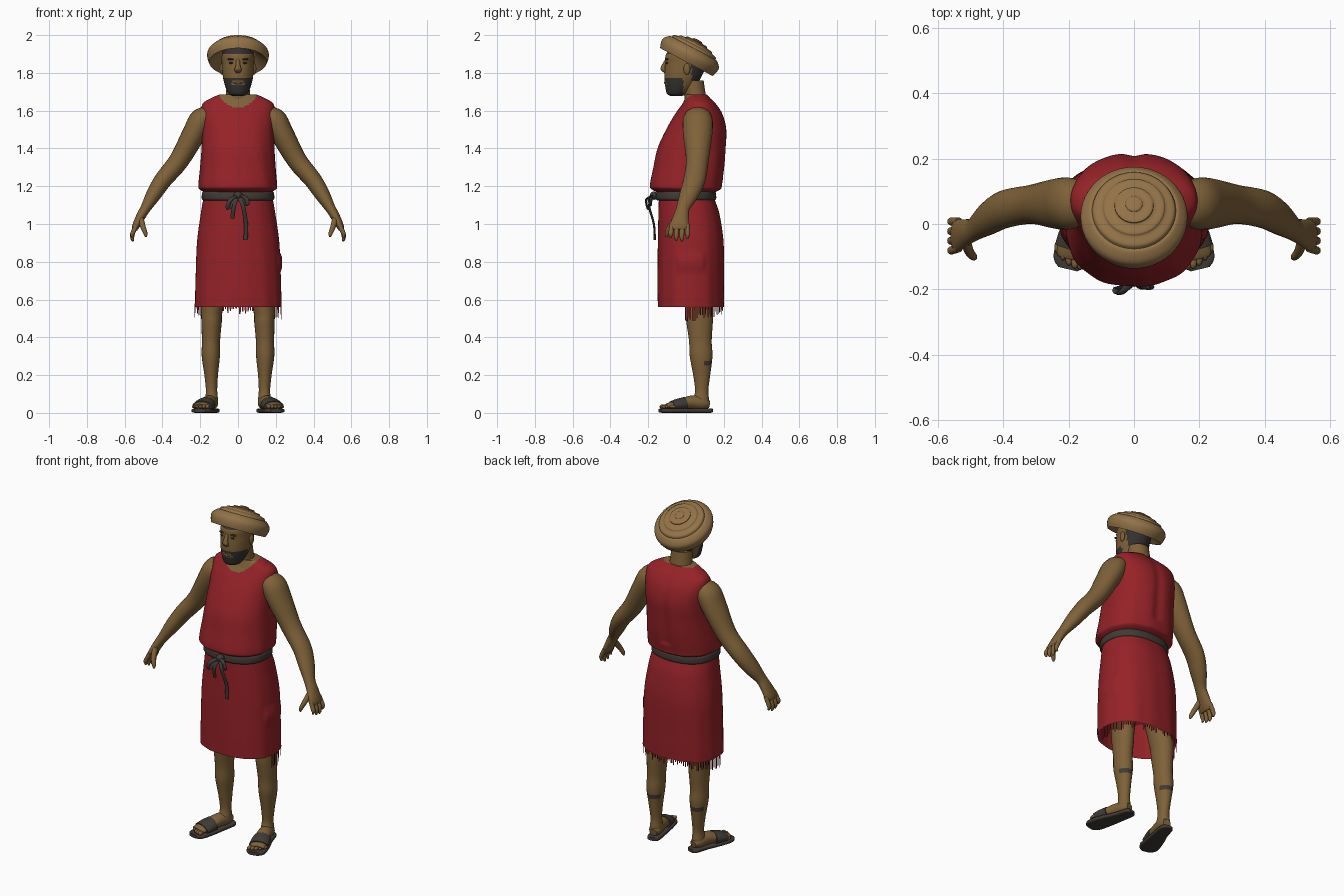
import bpy, bmesh, math, random
from mathutils import Vector, Matrix

random.seed(4)
cube = bpy.data.objects.get("Cube")
if cube:
    bpy.data.objects.remove(cube, do_unlink=True)

X, Y, Z = Vector((1, 0, 0)), Vector((0, 1, 0)), Vector((0, 0, 1))
made = []


def material(name, rgb):
    m = bpy.data.materials.new(name)
    m.use_nodes = True
    m.diffuse_color = (*rgb, 1)
    m.node_tree.nodes["Principled BSDF"].inputs["Base Color"].default_value = (*rgb, 1)
    return m


SKIN = material("brown skin", (.21, .12, .04))
RED = material("red cloth", (.30, .016, .021))
STRAW = material("straw", (.29, .17, .065))
HAIR = material("dark hair", (.035, .032, .03))
LEATHER = material("dark leather", (.05, .043, .036))


def finish(name, bm, mats, paint=None):
    bmesh.ops.recalc_face_normals(bm, faces=bm.faces)
    if paint:
        for f in bm.faces:
            f.material_index = int(paint(f.calc_center_median()))
    mesh = bpy.data.meshes.new(name)
    bm.to_mesh(mesh)
    bm.free()
    for m in mats:
        mesh.materials.append(m)
    ob = bpy.data.objects.new(name, mesh)
    bpy.context.collection.objects.link(ob)
    made.append(ob)
    return ob


def smooth_path(stations, sub):
    """Catmull-Rom interpolation through the given stations."""
    s = [Vector(p) for p in stations]
    s = [s[0]] + s + [s[-1]]
    out = []
    for a, b, c, d in zip(s, s[1:], s[2:], s[3:]):
        for k in range(sub):
            t = k / sub
            out.append(.5 * (2 * b + (c - a) * t + (2 * a - 5 * b + 4 * c - d) * t * t
                             + (3 * b - a - 3 * c + d) * t ** 3))
    return out + [s[-1]]


def oval(t, a, b, power):
    c, s = math.cos(t), math.sin(t)
    e = 2 / power
    return a * math.copysign(abs(c) ** e, c), b * math.copysign(abs(s) ** e, s)


def loft(name, stations, mats, ref=X, axis=None, n=24, sub=4, power=2,
         warp=None, paint=None, caps=True):
    """Skin oval sections given as x, y, z, half width along ref, other half width."""
    st = smooth_path(stations, sub)
    bm = bmesh.new()
    rings = []
    for i, s in enumerate(st):
        centre = Vector(s[:3])
        T = axis or (Vector(st[min(i + 1, len(st) - 1)][:3])
                     - Vector(st[max(i - 1, 0)][:3])).normalized()
        U = (ref - T * ref.dot(T)).normalized()
        V = T.cross(U)
        ring = []
        for k in range(n):
            t = math.tau * k / n
            u, v = oval(t, s[3], s[4], power)
            w = warp(t, centre.z) if warp else 1
            ring.append(bm.verts.new(centre + (U * u + V * v) * w))
        rings.append(ring)
    for r, q in zip(rings, rings[1:]):
        for k in range(n):
            j = (k + 1) % n
            bm.faces.new((r[k], r[j], q[j], q[k]))
    if caps:
        bm.faces.new(rings[0])
        bm.faces.new(rings[-1])
    return finish(name, bm, mats, paint)


def column(name, rows, mats, **kw):
    """Upright loft from rows of y, z, half width, half depth."""
    return loft(name, [(0, *r) for r in rows], mats, axis=Z, **kw)


def ball(name, at, size, mat):
    bm = bmesh.new()
    bmesh.ops.create_uvsphere(bm, u_segments=16, v_segments=10, radius=1,
                              matrix=Matrix.Translation(at) @ Matrix.Diagonal((*size, 1)))
    return finish(name, bm, [mat])


# Tunic with a scooped neckline and a fold down the back
def tunic_fold(t, z):
    crease = .05 * math.exp(-((t - math.pi / 2) / .09) ** 2) if z > 1.25 else 0
    return 1 - crease + .008 * math.sin(11 * t + 9 * z) * (1.65 - z) * 2


column("tunic", [(0, 1.165, .17, .145), (0, 1.185, .203, .183), (0, 1.21, .208, .19),
                 (.016, 1.3, .2, .188), (.031, 1.4, .193, .181), (.055, 1.5, .192, .16),
                 (.068, 1.58, .195, .127), (.07, 1.635, .188, .09),
                 (.062, 1.665, .145, .068), (.055, 1.685, .1, .055)],
       [RED, SKIN], n=96, sub=8, power=2.3, warp=tunic_fold,
       paint=lambda c: abs(c.x) < .1 and c.y < .08 and c.z > 1.615 + 6 * c.x ** 2)


# Skirt with folds and a raised pocket on the left side
def skirt_fold(t, z):
    side = (t + math.pi) % math.tau - math.pi
    pocket = .04 if abs(side) < .36 and .77 < z < .85 else 0
    return 1 + pocket + .012 * math.sin(13 * t + 2 * z) * min(1, 1.2 - z)


HEM = (.025, .56, .229, .174)
column("skirt", [(0, 1.17, .172, .145), (.004, 1.13, .184, .148), (.016, 1.05, .198, .162),
                 (.025, .9, .218, .174), (.025, .7, .226, .175), HEM],
       [RED], n=96, sub=8, power=2.3, warp=skirt_fold, caps=False)

# Ragged fringe around the back half of the hem
bm = bmesh.new()
for i in range(64):
    t = -.12 + (math.pi + .24) * i / 63
    low = .485 + .04 * max(0, math.sin(t)) + random.uniform(-.005, .03)
    corners = []
    for d, z in ((-.02, .58), (.02, .58), (.014, low), (-.014, low)):
        x, y = oval(t + d, HEM[2], HEM[3], 2.3)
        corners.append(bm.verts.new((x, y + HEM[0], z)))
    bm.faces.new(corners)
finish("fringe", bm, [RED])

# Belt, knot and hanging ends
column("belt", [(0, 1.125, .184, .152), (0, 1.135, .192, .16),
                (0, 1.165, .19, .158), (0, 1.175, .18, .15)],
       [LEATHER], n=64, power=2.3)
ball("belt_knot", (0, -.17, 1.15), (.024, .022, .022), LEATHER)
tails = {
    "belt_end_right": [(0, -.17, 1.15), (-.02, -.195, 1.1), (-.03, -.178, 1.03)],
    "belt_end_left": [(0, -.17, 1.15), (.025, -.195, 1.1), (.042, -.17, 1), (.04, -.165, .915)],
    "belt_loop_right": [(0, -.17, 1.15), (-.04, -.21, 1.13), (-.055, -.2, 1.08), (-.01, -.185, 1.13)],
    "belt_loop_left": [(0, -.17, 1.15), (.04, -.195, 1.14), (.05, -.19, 1.1), (.01, -.18, 1.14)],
}
for name, path in tails.items():
    loft(name, [(*p, .011, .006) for p in path], [LEATHER], n=10)


# Head with hair and beard coloured on its faces
def head_hair(c):
    hair = c.z > 1.9 or (c.y > .03 and c.z > 1.74)
    beard = c.y < -.015 and (c.z < 1.735 or (c.z < 1.77 and abs(c.x) > .032))
    moustache = c.y < -.05 and 1.757 < c.z < 1.77
    return hair or beard or moustache


column("neck", [(.06, 1.62, .085, .07), (.05, 1.67, .066, .058), (.035, 1.76, .06, .058)],
       [SKIN])
column("head", [(-.052, 1.678, .03, .03), (-.047, 1.69, .05, .054), (-.03, 1.73, .068, .08),
                (-.016, 1.78, .08, .098), (0, 1.85, .086, .11), (0, 1.9, .083, .105),
                (-.005, 1.945, .045, .055)],
       [SKIN, HAIR], n=48, sub=8, paint=head_hair)
loft("nose", [(0, -.1, 1.875, .009, .008), (0, -.117, 1.84, .012, .012),
              (0, -.12, 1.818, .019, .014), (0, -.108, 1.8, .012, .008)],
     [SKIN], axis=Z, n=16)
ball("lips", (0, -.11, 1.747), (.024, .007, .006), SKIN)

# Straw hat tilted back, with stepped rings on the crown
profile = [(.085, .06), (.1, .04), (.15, .002), (.158, 0), (.168, .03), (.165, .055),
           (.142, .078), (.132, .08), (.126, .092), (.1, .1), (.093, .108),
           (.064, .112), (.058, .12), (.03, .122), (.024, .128), (.004, .13)]
hat = loft("straw_hat", [(0, 0, h, r * .97, r) for r, h in profile],
           [STRAW], axis=Z, n=48, sub=3)
hat.rotation_euler.x = math.radians(-28)
hat.location = (0, .003, 1.86)

# Paired parts
for label, m in (("left", 1), ("right", -1)):
    def pair(name, stations, mats, **kw):
        return loft(label + "_" + name, [(m * s[0], *s[1:]) for s in stations], mats, **kw)

    ball(label + "_ear", (m * .087, .005, 1.82), (.01, .018, .03), SKIN)
    ball(label + "_eye", (m * .034, -.1, 1.853), (.014, .006, .005), HAIR)
    ball(label + "_brow", (m * .036, -.1, 1.872), (.02, .008, .005), HAIR)

    # Arm and hand
    pair("arm", [(.14, .06, 1.56, .06, .05), (.19, .062, 1.553, .078, .064),
                 (.232, .062, 1.48, .078, .062), (.312, .06, 1.337, .06, .053),
                 (.395, .045, 1.235, .058, .047), (.447, .015, 1.155, .05, .04),
                 (.487, -.015, 1.087, .036, .028), (.512, -.025, 1.045, .04, .025),
                 (.54, -.035, .99, .05, .02), (.547, -.036, .97, .044, .014)],
         [SKIN], ref=Y)
    for i, reach in enumerate((.018, .004, 0, .014)):
        y = -.074 + .027 * i
        pair("finger_%d" % (i + 1),
             [(.535, y, 1, .013, .012), (.556, y * 1.08, .955, .013, .012),
              (.56, y * 1.1, .925 + reach, .011, .01), (.556, y * 1.1, .908 + reach, .005, .005)],
             [SKIN], ref=Y, n=12)
    pair("thumb", [(.515, -.05, 1.03, .018, .016), (.503, -.085, .985, .015, .014),
                   (.49, -.1, .95, .012, .011), (.487, -.103, .932, .005, .005)],
         [SKIN], ref=Y, n=12)

    # Leg with a dark band behind the calf
    pair("leg", [(.115, .05, .8, .085, .09), (.138, .07, .55, .058, .074),
                 (.14, .072, .48, .054, .07), (.143, .076, .38, .048, .06),
                 (.144, .08, .3, .048, .06), (.142, .083, .2, .036, .045),
                 (.14, .083, .12, .03, .035), (.14, .08, .07, .034, .042),
                 (.14, .08, .04, .033, .04)],
         [SKIN, LEATHER], axis=Z, sub=8,
         paint=lambda c: .246 < c.z < .275 and c.y > .095)

    # Foot, toes and sandal
    pair("foot", [(.133, .122, .045, .022, .02), (.14, .09, .05, .036, .034),
                  (.155, .03, .055, .039, .037), (.178, -.04, .045, .046, .025),
                  (.193, -.09, .037, .044, .017), (.197, -.105, .034, .036, .012)],
         [SKIN])
    for i in range(5):
        ball("%s_toe_%d" % (label, i + 1),
             (m * (.163 + .018 * i), -.122 + .0032 * i * i, .033),
             (.012 - .001 * i, .018, .012 - .001 * i), SKIN)
    pair("sandal_sole", [(.128, .138, .012, .02, .01), (.132, .12, .012, .036, .012),
                         (.148, .05, .012, .042, .012), (.175, -.04, .012, .053, .012),
                         (.195, -.11, .012, .053, .012), (.202, -.138, .012, .03, .01)],
         [LEATHER], power=4, n=32)
    pair("sandal_strap", [(.167, -.008, .046, .05, .038), (.178, -.04, .042, .054, .034),
                          (.189, -.076, .036, .054, .027)],
         [LEATHER], n=32)

# Smooth shading with crisp edges
bpy.ops.object.select_all(action="DESELECT")
for ob in made:
    ob.select_set(True)
bpy.context.view_layer.objects.active = made[0]
bpy.ops.object.shade_smooth_by_angle(angle=math.radians(40))
